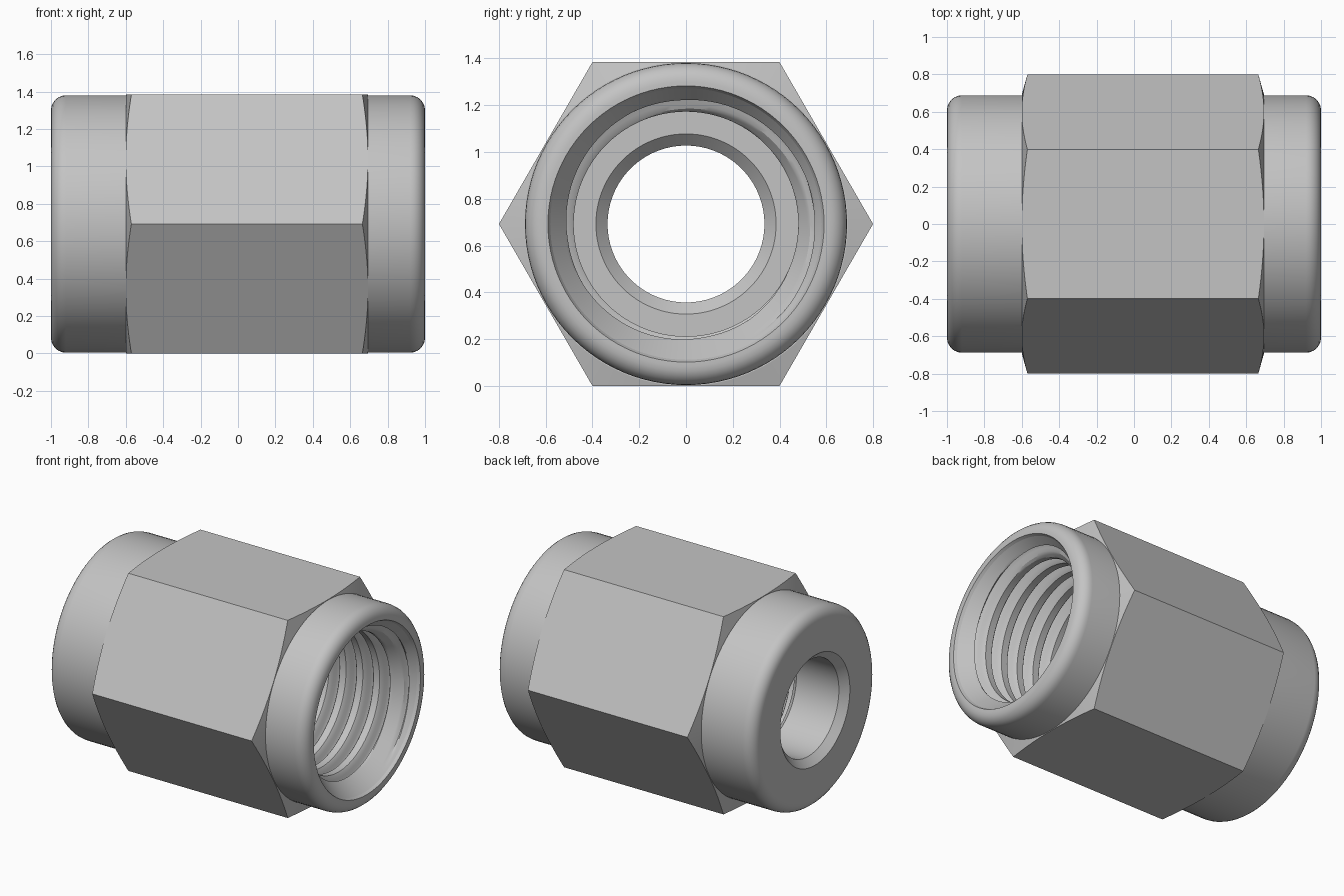
import bpy, bmesh, math

old = bpy.data.objects.get("Cube")
if old:
    bpy.data.objects.remove(old, do_unlink=True)

steel = bpy.data.materials.new("satin_grey")
steel.use_nodes = True
GREY = (0.55, 0.55, 0.55, 1)
steel.diffuse_color = GREY
steel.node_tree.nodes["Principled BSDF"].inputs["Base Color"].default_value = GREY

AXIS_Z = 0.692          # height of the long axis, which runs along x
FLAT = 0.692            # half distance across the hexagon flats
COLLAR = 0.688


def wrap(name, cols, rows, point, angle):
    """Sweep around the x axis; point(row, theta) gives (x, radius)."""
    bm = bmesh.new()
    grid = []
    for j in range(cols + 1):
        th = 2 * math.pi * j / cols
        line = []
        for i in range(rows):
            x, r = point(i, th)
            line.append(bm.verts.new((x, r * math.cos(th), AXIS_Z + r * math.sin(th))))
        grid.append(line)
    for a, b in zip(grid, grid[1:]):
        for i in range(rows - 1):
            bm.faces.new((a[i], a[i + 1], b[i + 1], b[i]))
    bmesh.ops.remove_doubles(bm, verts=bm.verts, dist=1e-5)
    mesh = bpy.data.meshes.new(name)
    bm.to_mesh(mesh)
    bm.free()
    mesh.materials.append(steel)
    obj = bpy.data.objects.new(name, mesh)
    bpy.context.collection.objects.link(obj)
    bpy.ops.object.select_all(action="DESELECT")
    obj.select_set(True)
    bpy.context.view_layer.objects.active = obj
    bpy.ops.object.shade_smooth_by_angle(angle=math.radians(angle))
    return obj


def fillet(cx, cr, rad, start):
    return [(cx + rad * math.cos(math.radians(start + 15 * k)),
             cr + rad * math.sin(math.radians(start + 15 * k))) for k in range(7)]


# Body: open-end rim, rounded collars, closed end, countersunk hole, inner floor
ROUND = 0.08
FLOOR = -0.57
body = [(0.98, 0.58), (1.0, 0.59)]
body += fillet(1 - ROUND, COLLAR - ROUND, ROUND, 0)
body += fillet(-1 + ROUND, COLLAR - ROUND, ROUND, 90)
body += [(-1.0, 0.385), (-0.95, 0.335), (FLOOR - 0.05, 0.335),
         (FLOOR, 0.385), (FLOOR, 0.56)]
wrap("body", 96, len(body), lambda i, th: body[i], 31)


# Hexagon: flat sides with conically chamfered corners
def hex_point(i, th):
    r = FLAT / math.cos(th % (math.pi / 3) - math.pi / 6)
    cut = (r - FLAT) * 0.28
    return [(-0.6, COLLAR - 0.01), (-0.6, FLAT), (-0.6 + cut, r),
            (0.695 - cut, r), (0.695, FLAT), (0.695, COLLAR - 0.01)][i]


wrap("hexagon", 96, 6, hex_point, 15)

# Threaded bore: lead-in cone merged with a helical groove
PITCH, MINOR, DEPTH, MOUTH = 0.13, 0.48, 0.08, 0.98
STEPS = 16
TURNS = 14


def groove(t):
    t %= 1
    return MINOR + DEPTH * max(0, min(1, t / 0.25, (0.5625 - t) / 0.25))


def bore_point(i, th):
    turn = th / (2 * math.pi)
    x = MOUTH + PITCH * (1 - i / STEPS - turn)
    x = max(FLOOR, min(MOUTH, x))
    cone = 0.58 - (MOUTH - x) * 0.77
    thread = groove((MOUTH + 0.02 - x) / PITCH - turn - 0.25)
    return x, min(0.58, max(cone, thread))


wrap("threaded_bore", 96, STEPS * TURNS, bore_point, 25)

# Turn every surface outward: the sweep order differs between parts
for name in ("body", "hexagon", "threaded_bore"):
    mesh = bpy.data.objects[name].data
    bm = bmesh.new()
    bm.from_mesh(mesh)
    bm.normal_update()
    outer = name != "threaded_bore"
    face = max(bm.faces, key=lambda f: f.calc_center_median().z)
    if (face.normal.z > 0) != outer:
        bmesh.ops.reverse_faces(bm, faces=bm.faces)
    bm.to_mesh(mesh)
    bm.free()
